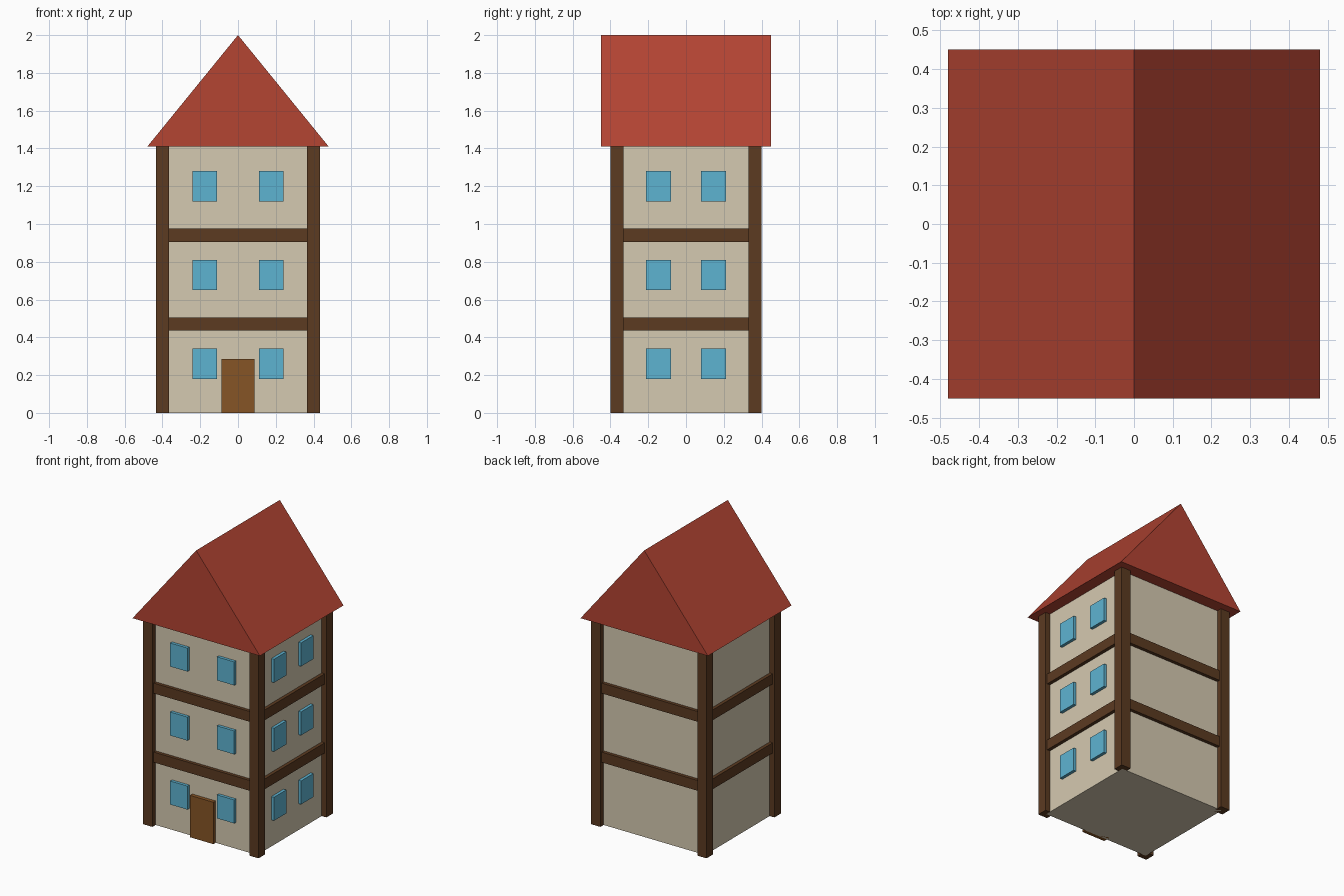
import bpy
import bmesh

if "Cube" in bpy.data.objects:
    bpy.data.objects.remove(bpy.data.objects["Cube"])

WX, WY, WALL_H = 0.40, 0.365, 1.41   # wall half sizes and height
STOREY = 0.47
T = 0.07                             # timber thickness


def material(name, r, g, b):
    m = bpy.data.materials.new(name)
    m.diffuse_color = [(c / 255) ** 2.2 for c in (r, g, b)] + [1.0]
    m.use_nodes = True
    m.node_tree.nodes["Principled BSDF"].inputs["Base Color"].default_value = m.diffuse_color
    return m


PLASTER = material("plaster", 212, 200, 175)
TIMBER = material("timber", 92, 61, 38)
GLASS = material("glass", 94, 178, 208)
DOOR = material("door_wood", 133, 85, 42)
ROOF = material("roof_tile", 178, 70, 54)


def finish(name, bm, mat):
    bmesh.ops.recalc_face_normals(bm, faces=bm.faces)
    me = bpy.data.meshes.new(name)
    bm.to_mesh(me)
    bm.free()
    me.materials.append(mat)
    ob = bpy.data.objects.new(name, me)
    bpy.context.collection.objects.link(ob)
    return ob


def box(name, centre, size, mat):
    bm = bmesh.new()
    bmesh.ops.create_cube(bm, size=1)
    bmesh.ops.scale(bm, vec=size, verts=bm.verts)
    ob = finish(name, bm, mat)
    ob.location = centre
    return ob


# Plastered body
box("walls", (0, 0, WALL_H / 2), (2 * WX, 2 * WY, WALL_H), PLASTER)

# Corner posts
for sx in (-1, 1):
    for sy in (-1, 1):
        box("corner_post", (sx * WX, sy * WY, WALL_H / 2), (T, T, WALL_H), TIMBER)

# Horizontal beams between storeys, on all four sides
BEAM_D = 0.045
for floor in (1, 2):
    z = floor * STOREY
    for s in (-1, 1):
        box("cross_beam", (0, s * WY, z), (2 * WX - T, BEAM_D, T), TIMBER)
        box("side_beam", (s * WX, 0, z), (BEAM_D, 2 * WY - T, T), TIMBER)

# Windows on the front and right walls
for floor in range(3):
    z = floor * STOREY + 0.26
    for s in (-1, 1):
        box("front_window", (s * 0.176, -WY, z), (0.13, 0.04, 0.16), GLASS)
        box("side_window", (WX, s * 0.146, z), (0.04, 0.132, 0.16), GLASS)

# Front door
box("door", (0, -WY, 0.1425), (0.175, 0.05, 0.285), DOOR)

# Gable roof: triangle profile extruded front to back
bm = bmesh.new()
profile = [(-0.48, WALL_H), (0.48, WALL_H), (0, 2.0)]
gable = bm.faces.new([bm.verts.new((x, -0.45, z)) for x, z in profile])
ext = bmesh.ops.extrude_face_region(bm, geom=[gable], use_keep_orig=True)
bmesh.ops.translate(bm, vec=(0, 0.9, 0),
                    verts=[v for v in ext["geom"] if isinstance(v, bmesh.types.BMVert)])
finish("roof", bm, ROOF)
